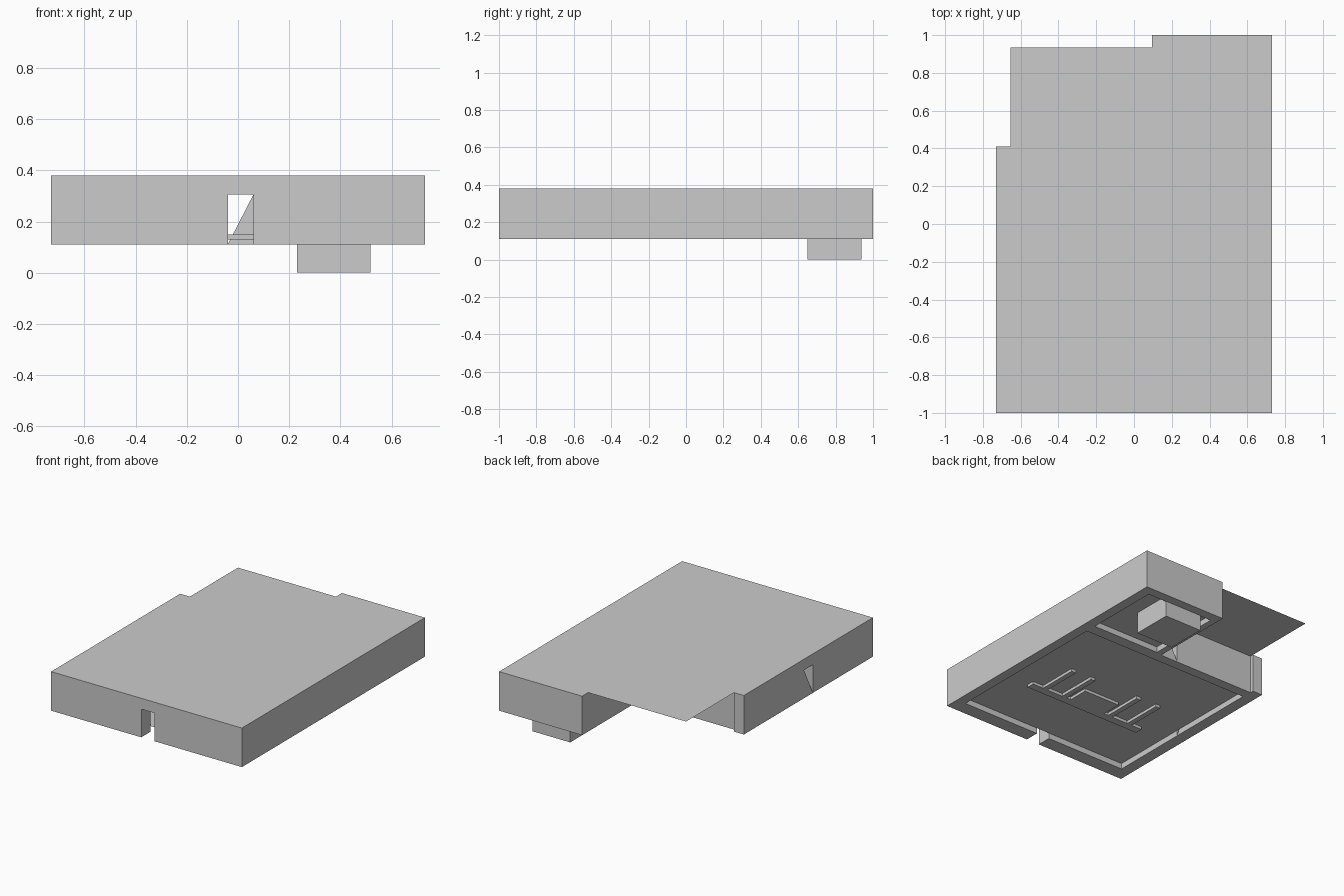
import bpy, bmesh
from mathutils import Vector

if "Cube" in bpy.data.objects:
    bpy.data.objects.remove(bpy.data.objects["Cube"])

BASE, FLOOR, ROOF, DOOR = 0.11, 0.15, 0.38, 0.305


def extrude_face(name, points, offset, keep_start=True, keep_end=True):
    """Flat outline swept along an offset into a mesh object."""
    bm = bmesh.new()
    start = bm.faces.new([bm.verts.new(p) for p in points])
    if offset:
        res = bmesh.ops.extrude_face_region(bm, geom=[start], use_keep_orig=True)
        moved = [g for g in res["geom"] if isinstance(g, bmesh.types.BMVert)]
        end = next(g for g in res["geom"] if isinstance(g, bmesh.types.BMFace))
        bmesh.ops.translate(bm, verts=moved, vec=Vector(offset))
        bmesh.ops.recalc_face_normals(bm, faces=bm.faces)
        drop = [f for f, keep in ((start, keep_start), (end, keep_end)) if not keep]
        if drop:
            bmesh.ops.delete(bm, geom=drop, context="FACES_ONLY")
    mesh = bpy.data.meshes.new(name)
    bm.to_mesh(mesh)
    bm.free()
    obj = bpy.data.objects.new(name, mesh)
    bpy.context.collection.objects.link(obj)
    return obj


def rect(x0, x1, y0, y1, z):
    return [(x0, y0, z), (x1, y0, z), (x1, y1, z), (x0, y1, z)]


def block(name, x0, x1, y0, y1, z0, z1, top=True):
    return extrude_face(name, rect(x0, x1, y0, y1, z0), (0, 0, z1 - z0), keep_end=top)


# Building shell: outer walls and roof in one solid
outline = [(-.73, -1), (.73, -1), (.73, 1), (.095, 1), (.095, .385),
           (-.655, .385), (-.655, .41), (-.73, .41)]
walls = extrude_face("walls_and_roof", [(x, y, BASE) for x, y in outline],
                     (0, 0, ROOF - BASE))

# Rooms and openings cut out of the shell
rooms = {"main": (-.65, .66, -.9, .315), "side": (.14, .66, .395, .933)}
cutters = [block(n + "_room_cutter", *r, 0.05, ROOF - .003) for n, r in rooms.items()]
cutters.append(block("front_door_cutter", -.04, .06, -1.1, -.85, 0.05, DOOR))
cutters.append(extrude_face("left_opening_cutter",
                            [(-.8, -.246, DOOR), (-.8, -.344, DOOR), (-.8, -.344, BASE + .001)],
                            (.2, 0, 0)))
cutters.append(extrude_face("back_opening_cutter",
                            [(.06, .28, DOOR), (-.04, .28, DOOR), (-.04, .28, BASE + .001)],
                            (0, .2, 0)))
for c in cutters:
    c.hide_render = True
    c.hide_set(True)
    mod = walls.modifiers.new(c.name, "BOOLEAN")
    mod.operation = "DIFFERENCE"
    mod.solver = "EXACT"
    mod.object = c

# Thin roof overhang over the open corner
extrude_face("roof_overhang", rect(-.655, .095, .385, .935, ROOF), None)

# Recessed floors
for n, r in rooms.items():
    extrude_face(n + "_floor", rect(*r, FLOOR), None)

# Comb-shaped ribs under the main floor, mirrored about the door line
MID = .01
block("rib_crossbar", MID - .455, MID + .455, -.51, -.455, .13, FLOOR, top=False)
block("rib_centre", MID - .14, MID + .14, -.455, -.31, .13, FLOOR, top=False)
for side in (-1, 1):
    for d in (.192, .353):
        x = MID + side * d
        block("rib_tooth", x - .018, x + .018, -.455, -.17, .13, FLOOR, top=False)

# Low pit below the side room
block("floor_pit", .23, .517, .65, .937, 0, FLOOR, top=False)
